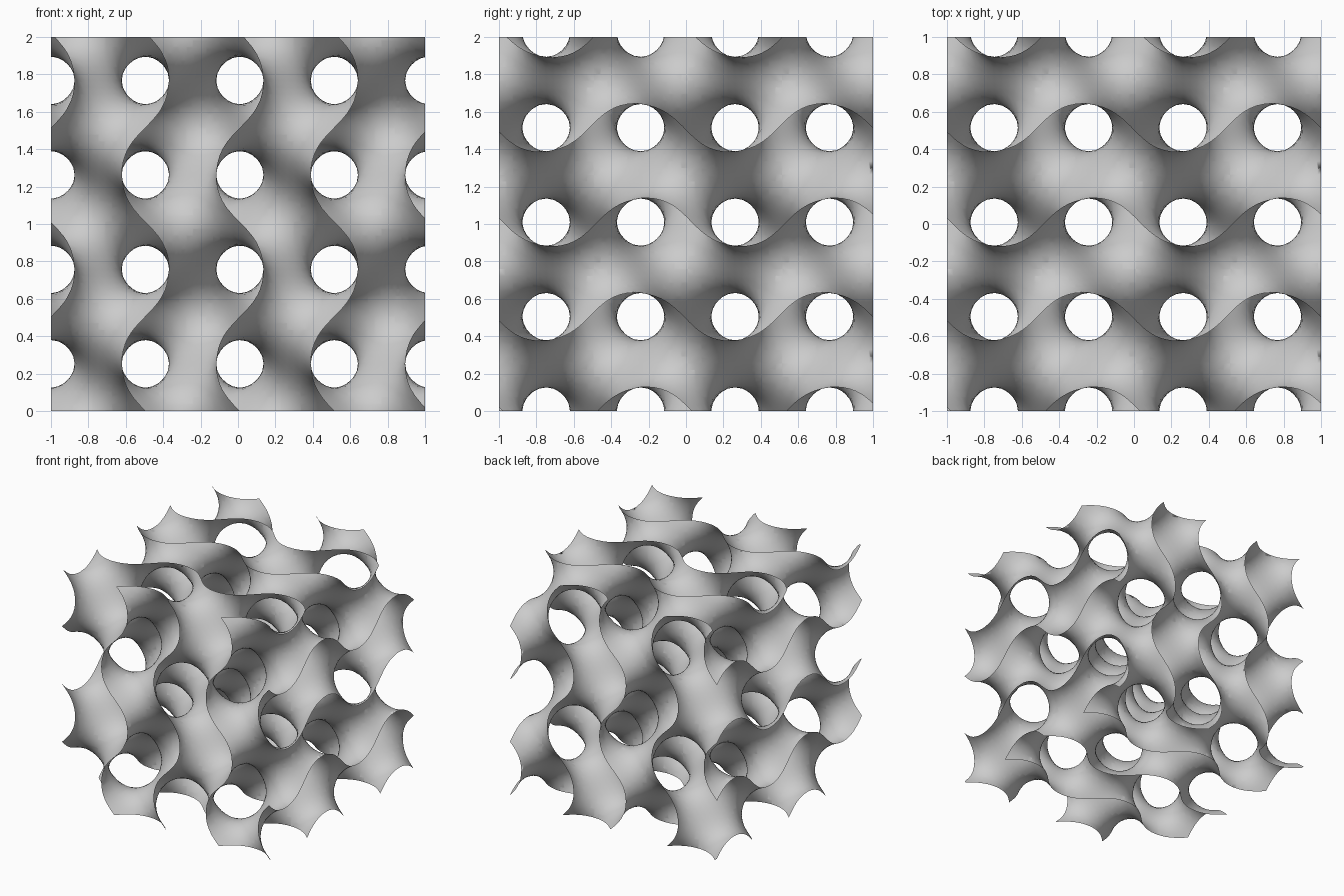
import bpy
import bmesh
from math import sin, cos, pi
from mathutils import Vector

cube = bpy.data.objects.get("Cube")
if cube:
    bpy.data.objects.remove(cube, do_unlink=True)

SIZE = 2.0            # side of the cube the sheet is trimmed to
PERIOD = 1.01         # length of one repeat of the surface
STEP = 0.036          # sampling distance
START = -0.0873       # first sample, just outside the cube
COUNT = 61            # samples per side
K = 2 * pi / PERIOD


def field(p):
    x, y, z = p * K
    return sin(x) * cos(y) + sin(y) * cos(z) + sin(z) * cos(x)


def slope(p):
    x, y, z = p * K
    return K * Vector((cos(x) * cos(y) - sin(z) * sin(x),
                       cos(y) * cos(z) - sin(x) * sin(y),
                       cos(z) * cos(x) - sin(y) * sin(z)))


def position(cell, shift=0.0):
    return Vector([START + (c + shift) * STEP for c in cell])


# Sample which side of the surface every grid point is on
grid = range(COUNT)
wave = [(sin(K * (START + i * STEP)), cos(K * (START + i * STEP))) for i in grid]
side = {(i, j, k): wave[i][0] * wave[j][1] + wave[j][0] * wave[k][1]
        + wave[k][0] * wave[i][1] > 0
        for i in grid for j in grid for k in grid}

bm = bmesh.new()
corners = {}


def corner(cell):
    """Vertex of a grid cell, pulled onto the surface."""
    if cell not in corners:
        p = position(cell, 0.5)
        for _ in range(4):
            g = slope(p)
            p -= g * (field(p) / g.length_squared)
        corners[cell] = bm.verts.new(p)
    return corners[cell]


# One quad around every grid edge that crosses the surface
for point, inside in side.items():
    if min(point) == 0:
        continue
    for a in range(3):
        b, c = (a + 1) % 3, (a + 2) % 3
        end = list(point)
        end[a] += 1
        if side.get(tuple(end), inside) == inside:
            continue
        quad = []
        for db, dc in ((0, 0), (1, 0), (1, 1), (0, 1)):
            cell = list(point)
            cell[b] -= db
            cell[c] -= dc
            quad.append(corner(tuple(cell)))
        bm.faces.new(quad[::-1] if inside else quad)

# Trim the sheet to the cube
for a in range(3):
    for limit, sign in ((0.0, -1), (SIZE, 1)):
        plane, normal = Vector(), Vector()
        plane[a], normal[a] = limit, sign
        bmesh.ops.bisect_plane(bm, geom=bm.verts[:] + bm.edges[:] + bm.faces[:],
                               dist=1e-5, plane_co=plane, plane_no=normal,
                               clear_outer=True)

# Centre on the ground and shade smooth
bmesh.ops.translate(bm, verts=bm.verts[:], vec=(-SIZE / 2, -SIZE / 2, 0))
for face in bm.faces:
    face.smooth = True

mesh = bpy.data.meshes.new("gyroid_sheet")
bm.to_mesh(mesh)
bm.free()
sheet = bpy.data.objects.new("gyroid_sheet", mesh)
bpy.context.collection.objects.link(sheet)

# Single grey material
grey = bpy.data.materials.new("light_grey")
grey.use_nodes = True
colour = (0.6, 0.6, 0.6, 1.0)
grey.diffuse_color = colour
grey.node_tree.nodes["Principled BSDF"].inputs["Base Color"].default_value = colour
mesh.materials.append(grey)
